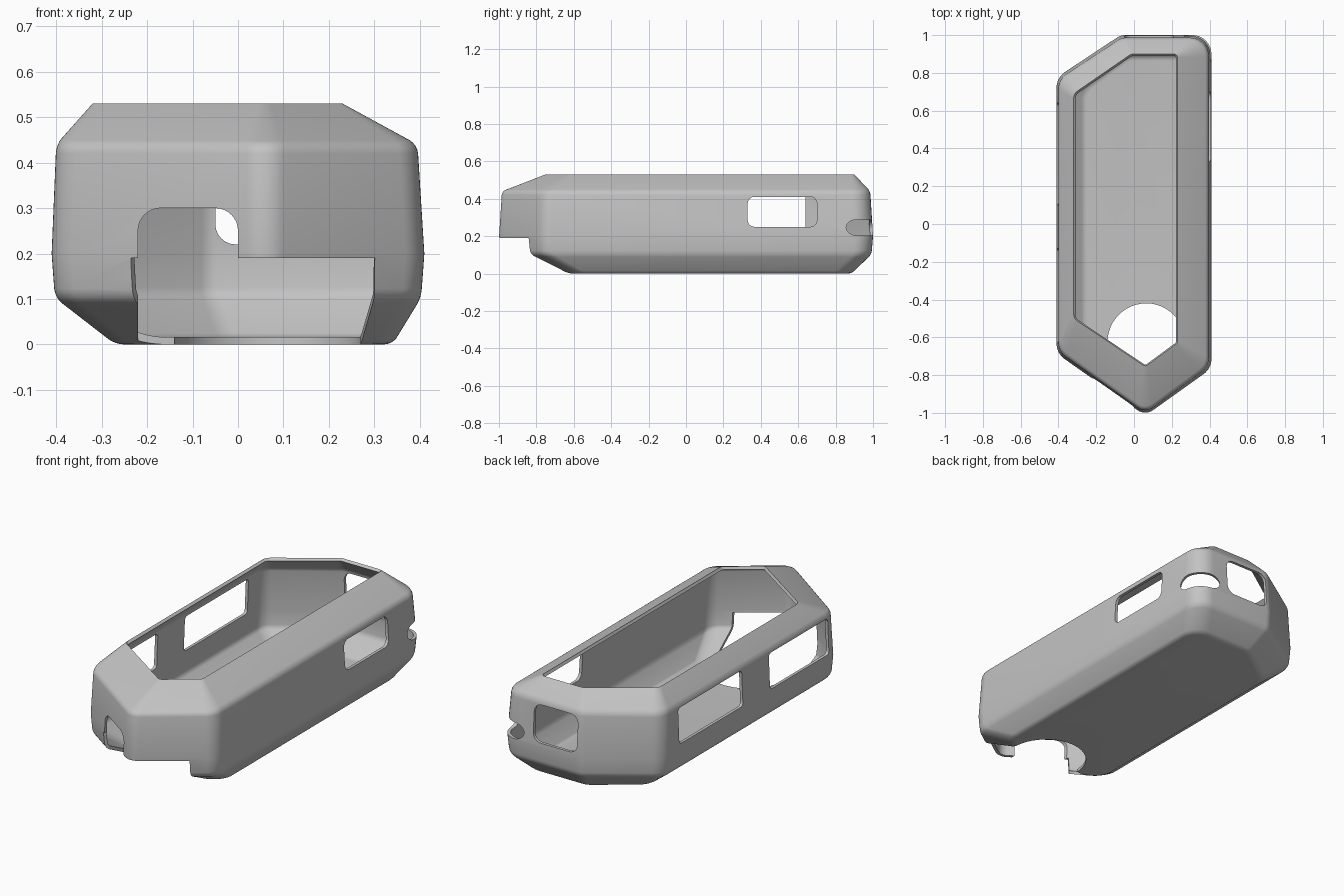
import bpy, bmesh
from math import radians, pi, cos, sin, atan2
from mathutils import Vector, Matrix

old = bpy.data.objects.get("Cube")
if old:
    bpy.data.objects.remove(old)

grey = bpy.data.materials.new("light grey plastic")
grey.use_nodes = True
grey.diffuse_color = (0.55, 0.55, 0.55, 1)
grey.node_tree.nodes["Principled BSDF"].inputs["Base Color"].default_value = grey.diffuse_color


def rounded(corners, radii, steps=8):
    """Outline of a polygon with each corner replaced by a smooth arc."""
    out, n = [], len(corners)
    for i, r in enumerate(radii):
        p = Vector(corners[i])
        a = (Vector(corners[i - 1]) - p).normalized()
        b = (Vector(corners[(i + 1) % n]) - p).normalized()
        half = a.angle(b) / 2
        centre = p + (a + b).normalized() * (r / sin(half))
        tangent = r * cos(half) / sin(half)
        start = (p + a * tangent - centre).normalized()
        end = (p + b * tangent - centre).normalized()
        for k in range(steps + 1):
            out.append(centre + start.slerp(end, k / steps) * r)
    return out


def make_object(name, bm):
    bmesh.ops.recalc_face_normals(bm, faces=bm.faces)
    mesh = bpy.data.meshes.new(name)
    bm.to_mesh(mesh)
    bm.free()
    mesh.materials.append(grey)
    obj = bpy.data.objects.new(name, mesh)
    bpy.context.collection.objects.link(obj)
    return obj


def loft(bm, rings, cap_top=True):
    rows = [[bm.verts.new(p) for p in ring] for ring in rings]
    n = len(rows[0])
    for low, high in zip(rows, rows[1:]):
        for i in range(n):
            j = (i + 1) % n
            bm.faces.new((low[i], low[j], high[j], high[i]))
    bm.faces.new(rows[0][::-1])
    if cap_top:
        bm.faces.new(rows[-1])


def prism(name, outline, depth, matrix):
    """Outline drawn in local x/y, extruded along local z and placed."""
    bm = bmesh.new()
    loft(bm, [[(p[0], p[1], z) for p in outline] for z in (-depth / 2, depth / 2)])
    bm.transform(matrix)
    obj = make_object(name, bm)
    obj.hide_render = True
    return obj


def window(name, centre, width, height, facing, radius, depth=0.16):
    """Rounded rectangular cutter through a wall facing the given angle."""
    w, h = width / 2, height / 2
    outline = rounded([(-w, -h), (w, -h), (w, h), (-w, h)], [radius] * 4, 6)
    turn = Matrix.Rotation(facing + pi / 2, 4, "Z") @ Matrix.Rotation(pi / 2, 4, "X")
    return prism(name, outline, depth, Matrix.Translation(centre) @ turn)


# Shell: stacked outlines from floor to top opening
floor_edge = [(0.04, -0.78), (0.34, -0.58), (0.34, 0.885), (-0.03, 0.885), (-0.27, 0.71), (-0.27, -0.57)]
belly = [(0.06, -1.0), (0.403, -0.76), (0.403, 0.992), (-0.07, 0.992), (-0.403, 0.77), (-0.403, -0.68)]
waist = [(0.06, -1.015), (0.41, -0.765), (0.41, 1.0), (-0.07, 1.0), (-0.41, 0.775), (-0.41, -0.685)]
shoulder = [(0.06, -1.0), (0.395, -0.755), (0.395, 0.985), (-0.065, 0.985), (-0.4, 0.765), (-0.4, -0.675)]
opening = [(0.06, -0.755), (0.23, -0.63), (0.23, 0.9), (-0.015, 0.9), (-0.32, 0.69), (-0.32, -0.5)]
soft = [0.07, 0.1, 0.1, 0.08, 0.1, 0.1]
tight = [0.02, 0.02, 0.02, 0.03, 0.05, 0.05]
layers = [(floor_edge, soft, 0), (belly, soft, 0.103), (waist, soft, 0.2),
          (shoulder, soft, 0.44), (opening, tight, 0.53)]
bm = bmesh.new()
loft(bm, [[(p.x, p.y, z) for p in rounded(c, r)] for c, r, z in layers], cap_top=False)
shell = make_object("case_shell", bm)

bevel = shell.modifiers.new("soft edges", "BEVEL")
bevel.width = 0.02
bevel.segments = 4
bevel.limit_method = "ANGLE"
bevel.angle_limit = radians(20)
wall = shell.modifiers.new("wall", "SOLIDIFY")
wall.thickness = 0.016
wall.offset = -1
wall.use_even_offset = True

# Side, back and corner openings
cutters = [
    window("left_window", (0.4, 0.515, 0.33), 0.37, 0.16, 0, 0.035),
    window("right_rear_window", (-0.4, 0.37, 0.325), 0.54, 0.19, pi, 0.02),
    window("right_front_window", (-0.4, -0.38, 0.325), 0.5, 0.19, pi, 0.02),
    window("back_window", (0.08, 0.99, 0.32), 0.26, 0.2, pi / 2, 0.045),
    window("corner_slot", (0.35, 0.94, 0.245), 0.2, 0.085, atan2(0.15, 0.16), 0.042, 0.2),
]

# Front opening: round floor notch that flares forward, low across the nose
arc = [(0.065 + 0.205 * cos(a), -0.625 + 0.205 * sin(a)) for a in
       [pi * k / 24 for k in range(25)]]
notch = arc + [(-0.215, -0.77), (-0.36, -1.02), (-0.3, -1.2), (0.33, -1.2), (0.3, -0.83)]
cutters.append(prism("nose_notch", notch, 0.29, Matrix.Translation((0, 0, 0.045))))

# Taller arch on the front right chamfer
arch = rounded([(-0.22, -0.1), (0.0, -0.1), (0.0, 0.3), (-0.22, 0.3)], [0.01, 0.01, 0.05, 0.05])
cutters.append(prism("nose_arch", arch, 0.6,
                     Matrix.Translation((0, -0.92, 0)) @ Matrix.Rotation(pi / 2, 4, "X")))

for cutter in cutters:
    cut = shell.modifiers.new(cutter.name, "BOOLEAN")
    cut.operation = "DIFFERENCE"
    cut.solver = "EXACT"
    cut.object = cutter

# Bake the modifiers, then drop the cutters
bpy.ops.object.select_all(action="DESELECT")
bpy.context.view_layer.objects.active = shell
shell.select_set(True)
for mod in list(shell.modifiers):
    bpy.ops.object.modifier_apply(modifier=mod.name)
for cutter in cutters:
    bpy.data.objects.remove(cutter)
bpy.ops.object.shade_smooth_by_angle(angle=radians(25))
